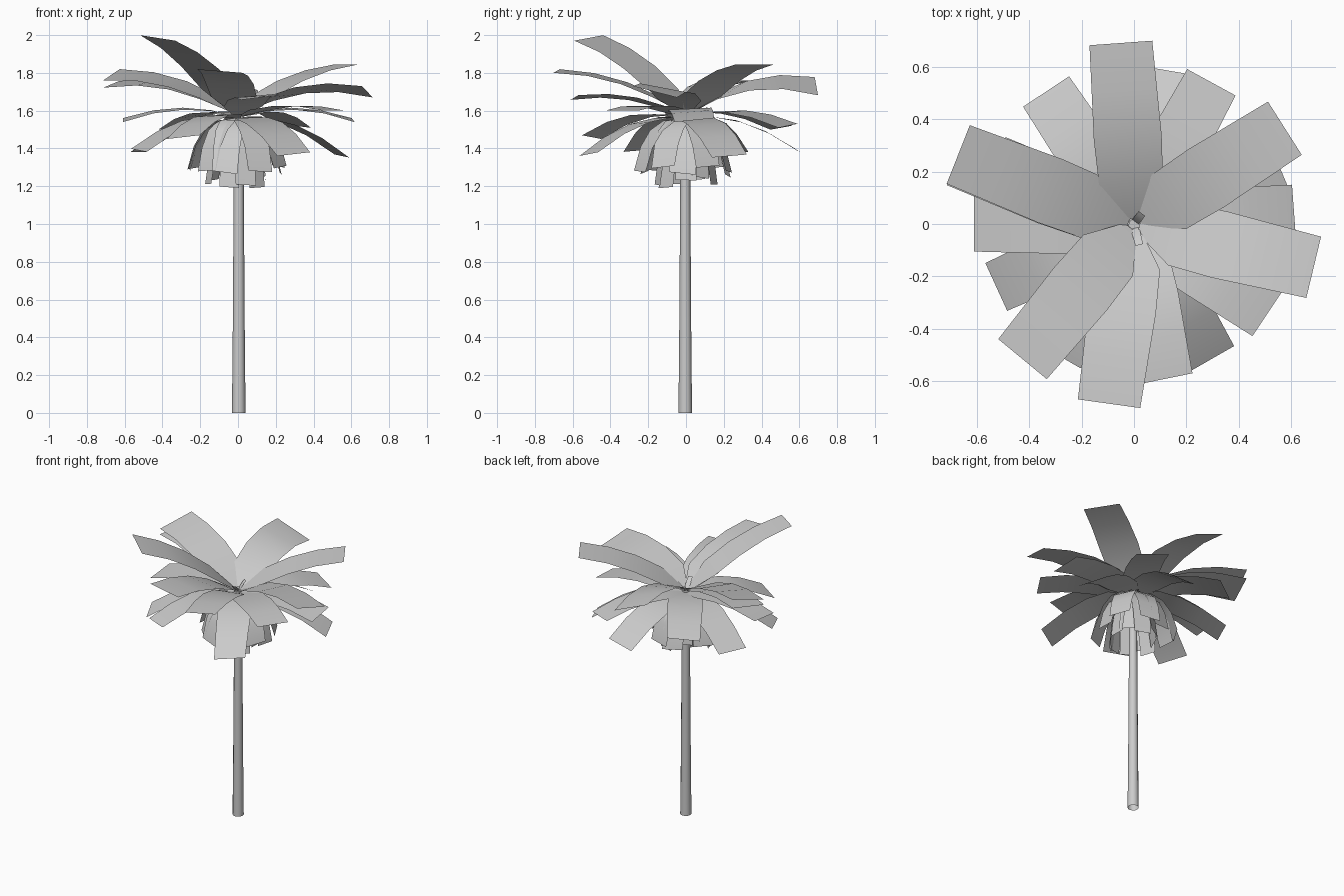
import bpy, bmesh, math, random
from mathutils import Vector

if "Cube" in bpy.data.objects:
    bpy.data.objects.remove(bpy.data.objects["Cube"])
random.seed(4)

grey = bpy.data.materials.new("plain grey")
grey.use_nodes = True
colour = (0.6, 0.6, 0.6, 1)
grey.diffuse_color = colour
grey.node_tree.nodes["Principled BSDF"].inputs["Base Color"].default_value = colour


def finish(name, bm, angle):
    mesh = bpy.data.meshes.new(name)
    bm.to_mesh(mesh)
    bm.free()
    mesh.materials.append(grey)
    obj = bpy.data.objects.new(name, mesh)
    bpy.context.collection.objects.link(obj)
    bpy.ops.object.select_all(action="DESELECT")
    obj.select_set(True)
    bpy.context.view_layer.objects.active = obj
    bpy.ops.object.shade_smooth_by_angle(angle=math.radians(angle))


def leaf(name, root, control, tip, width, roll=0.0):
    """Bent strip along a quadratic curve, narrow at the root, blunt at the tip."""
    root, control, tip = Vector(root), Vector(control), Vector(tip)
    angle = math.atan2(tip.y, tip.x)
    side = Vector((-math.sin(angle), math.cos(angle), 0))
    bm = bmesh.new()
    rows = []
    for t, flare in ((0, 0.25), (0.22, 1.02), (0.48, 1.08), (0.74, 1.04), (1, 1)):
        centre = root * (1 - t) ** 2 + control * 2 * t * (1 - t) + tip * t * t
        half = side * width * flare / 2
        tilt = Vector((0, 0, roll * t * half.length))
        rows.append([bm.verts.new(centre - half - tilt),
                     bm.verts.new(centre + half + tilt)])
    for a, b in zip(rows, rows[1:]):
        bm.faces.new((a[0], b[0], b[1], a[1]))
    finish(name, bm, 60)


def frond(name, x, y, z, arch, roll, width, root_z):
    root = Vector((x * 0.03, y * 0.03, root_z))
    control = Vector((x * 0.48, y * 0.48, (root_z + z) / 2 + arch))
    leaf(name, root, control, (x, y, z), width, roll)


# Trunk: slightly tapered tube, open at the foot
bm = bmesh.new()
rings = []
for z, radius in ((0, 0.036), (0.4, 0.032), (1.0, 0.028), (1.58, 0.025)):
    rings.append([bm.verts.new((0.004 + radius * math.cos(i * math.tau / 12),
                                radius * math.sin(i * math.tau / 12) - 0.004, z))
                  for i in range(12)])
for a, b in zip(rings, rings[1:]):
    for i in range(12):
        j = (i + 1) % 12
        bm.faces.new((a[i], a[j], b[j], b[i]))
bm.faces.new(rings[-1])
finish("trunk", bm, 40)

# Upper crown: tip position, arch height, roll
upper = [
    (-0.05, 0.69, 1.73, 0.15, 0.4),
    (-0.67, 0.265, 1.79, 0.11, -0.25),
    (-0.67, 0.26, 1.74, 0.12, -0.15),
    (-0.425, -0.515, 1.985, 0.1, -0.12),
    (0.575, 0.365, 1.845, 0.09, 0),
    (0.685, -0.165, 1.7, 0.13, -0.25),
    (-0.095, -0.685, 1.81, 0.1, -0.08),
]
for i, spec in enumerate(upper):
    frond(f"upper_frond_{i + 1}", *spec, 0.24, 1.59)

# Middle crown: nearly level fronds
middle = [
    (-0.61, 0, 1.55, 0.1, -0.1),
    (0.61, 0.045, 1.55, 0.1, 0.1),
    (0.12, -0.59, 1.67, 0.09, 0.12),
    (0.295, 0.54, 1.52, 0.1, 0.1),
    (-0.335, 0.505, 1.51, 0.1, -0.1),
    (0.51, -0.34, 1.6, 0.08, 0),
]
for i, spec in enumerate(middle):
    frond(f"middle_frond_{i + 1}", *spec, 0.21, 1.57)

# Lower crown: drooping fronds
lower = [
    (0.295, -0.515, 1.37, 0.13, 0.1),
    (-0.525, -0.24, 1.39, 0.13, -0.08),
    (-0.29, -0.5, 1.46, 0.12, 0.1),
    (0.55, 0.23, 1.36, 0.13, 0.08),
    (0.1, 0.59, 1.39, 0.13, -0.12),
    (-0.53, 0.24, 1.38, 0.12, 0),
]
for i, spec in enumerate(lower):
    frond(f"lower_frond_{i + 1}", *spec, 0.2, 1.56)

# Skirt: old leaves hanging round the trunk in an outer and an inner ring
for ring, count, reach, drop, width in (("outer", 10, 0.25, 1.27, 0.14),
                                        ("inner", 9, 0.15, 1.22, 0.11)):
    for i in range(count):
        a = (i + random.uniform(-0.25, 0.25)) * math.tau / count
        r = reach + random.uniform(-0.03, 0.03)
        c, s = math.cos(a), math.sin(a)
        leaf(f"{ring}_skirt_leaf_{i + 1}", (0.02 * c, 0.02 * s, 1.56),
             (0.78 * r * c, 0.78 * r * s, 1.56),
             (r * c, r * s, drop + random.uniform(-0.03, 0.04)),
             width, random.uniform(-0.15, 0.15))

# Young shoots at the centre
for i, (x, y) in enumerate(((0.03, 0.04), (0.02, -0.08))):
    frond(f"young_shoot_{i + 1}", x, y, 1.64, 0.02, 0, 0.03, 1.56)
